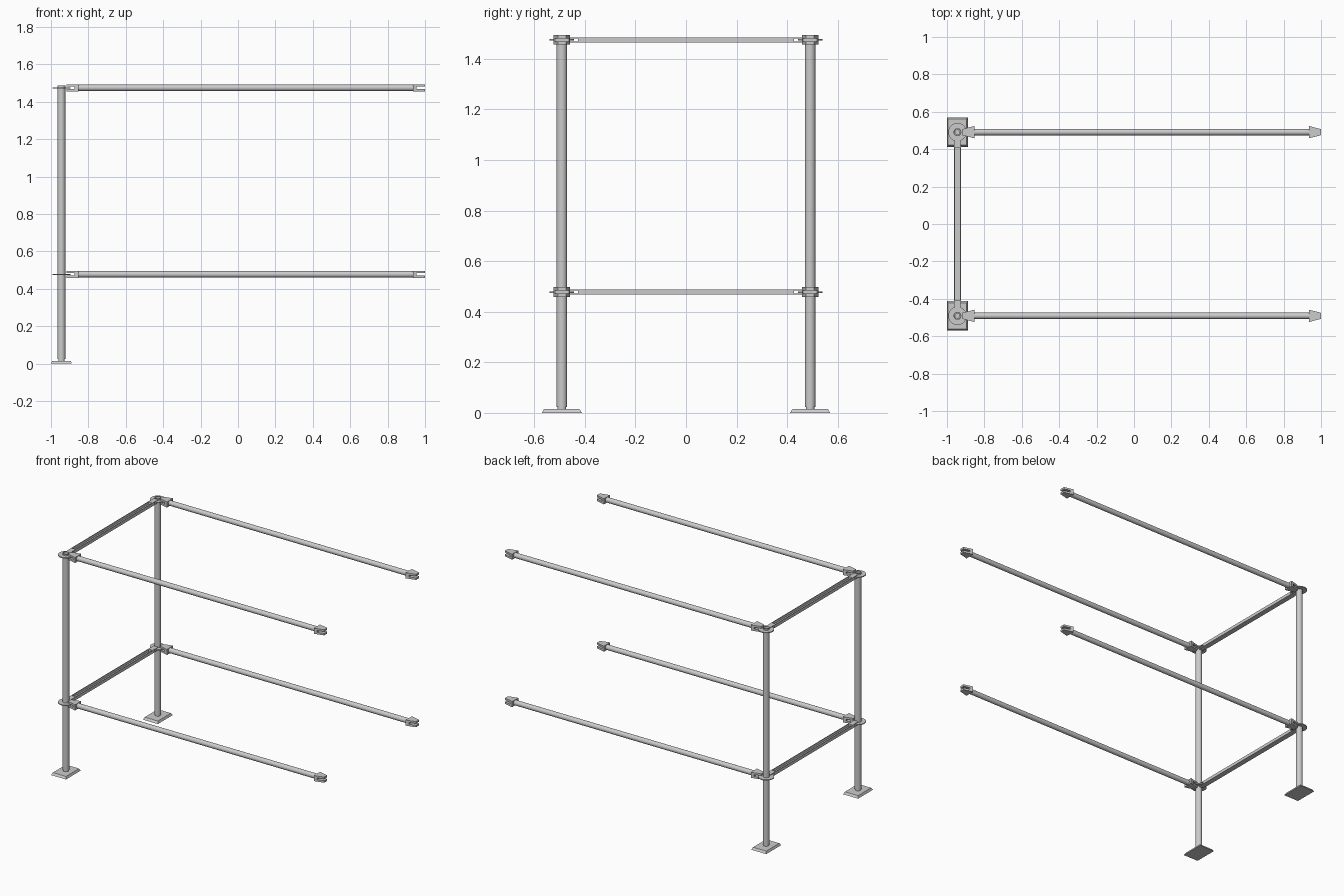
import bpy, bmesh
from math import pi
from mathutils import Matrix, Vector

if "Cube" in bpy.data.objects:
    bpy.data.objects.remove(bpy.data.objects["Cube"])

POST_X, SIDE_Y = -0.944, 0.491
LEVELS = {"lower": 0.478, "upper": 1.475}


def finish(name, bm, smooth=False):
    bmesh.ops.recalc_face_normals(bm, faces=bm.faces[:])
    me = bpy.data.meshes.new(name)
    bm.to_mesh(me)
    bm.free()
    ob = bpy.data.objects.new(name, me)
    bpy.context.collection.objects.link(ob)
    if smooth:
        bpy.context.view_layer.objects.active = ob
        bpy.ops.object.select_all(action='DESELECT')
        ob.select_set(True)
        bpy.ops.object.shade_smooth_by_angle(angle=0.6)
    return ob


def tube(name, start, end, outer, inner, sides=24):
    """Hollow tube: the rectangle between both radii, spun around the axis."""
    start, end = Vector(start), Vector(end)
    length = (end - start).length
    bm = bmesh.new()
    pts = [(inner, 0), (outer, 0), (outer, length), (inner, length)]
    vs = [bm.verts.new((r, 0, z)) for r, z in pts]
    es = [bm.edges.new((vs[i], vs[(i + 1) % 4])) for i in range(4)]
    bmesh.ops.spin(bm, geom=vs + es, axis=(0, 0, 1), cent=(0, 0, 0),
                   angle=2 * pi, steps=sides, use_merge=True)
    bmesh.ops.remove_doubles(bm, verts=bm.verts[:], dist=1e-5)
    rot = Vector((0, 0, 1)).rotation_difference(end - start).to_matrix().to_4x4()
    bm.transform(Matrix.Translation(start) @ rot)
    return finish(name, bm, True)


def prism(name, profile, width, matrix):
    """Side profile (x, z) extruded in y; width(x) gives the half width."""
    bm = bmesh.new()
    a = [bm.verts.new((x, -width(x), z)) for x, z in profile]
    b = [bm.verts.new((x, width(x), z)) for x, z in profile]
    n = len(profile)
    bm.faces.new(a)
    bm.faces.new(b[::-1])
    for i in range(n):
        j = (i + 1) % n
        bm.faces.new((a[i], b[i], b[j], a[j]))
    bm.transform(matrix)
    return finish(name, bm)


def fork(name, pos, angle, length, h, wide, narrow, slot):
    """Forked end whose two jaws grip the ring disc."""
    s = 0.006
    profile = [(0, -h), (length, -h), (length, -s), (slot, -s),
               (slot, s), (length, s), (length, h), (0, h)]
    m = Matrix.Translation(pos) @ Matrix.Rotation(angle, 4, 'Z')
    prism(name, profile, lambda x: wide + (narrow - wide) * x / length, m)


def base_plate(name, x, y):
    """Foot plate with sloped upper rim."""
    bm = bmesh.new()
    bmesh.ops.create_cube(bm, size=1)
    for v in bm.verts:
        top = v.co.z > 0
        inset = 0.88 if top else 1
        v.co = (x + v.co.x * 0.112 * inset, y + v.co.y * 0.159 * inset,
                0.015 if top else 0)
    finish(name, bm)


for side, y in (("front", -SIDE_Y), ("back", SIDE_Y)):
    # upright with its foot
    base_plate(f"{side}_base_plate", POST_X, y)
    tube(f"{side}_base_spigot", (POST_X, y, 0.012), (POST_X, y, 0.06), 0.017, 0.012)
    tube(f"{side}_post", (POST_X, y, 0.024), (POST_X, y, 1.488), 0.021, 0.017)
    for level, z in LEVELS.items():
        # ring disc around the upright
        tube(f"{side}_{level}_ring", (POST_X, y, z - 0.003), (POST_X, y, z + 0.003),
             0.049, 0.02, 32)
        # long rail with wedge heads
        tube(f"{side}_{level}_rail", (-0.855, y, z), (0.937, y, z), 0.017, 0.013)
        fork(f"{side}_{level}_rail_head_right", (0.935, y, z), 0,
             0.065, 0.019, 0.033, 0.016, 0.02)
        fork(f"{side}_{level}_rail_head_left", (-0.853, y, z), pi,
             0.065, 0.019, 0.033, 0.016, 0.02)

# U-shaped cross rails between the uprights
U = [(-0.018, -0.0105), (0.018, -0.0105), (0.018, 0.0105), (0.014, 0.0105),
     (0.014, -0.0065), (-0.014, -0.0065), (-0.014, 0.0105), (-0.018, 0.0105)]
for level, z in LEVELS.items():
    prism(f"{level}_cross_rail", U, lambda x: 0.415,
          Matrix.Translation((POST_X, 0, z)))
    for side, s in (("front", -1), ("back", 1)):
        fork(f"{level}_cross_rail_{side}_fork", (POST_X, s * 0.41, z), s * pi / 2,
             0.06, 0.0105, 0.018, 0.016, 0.018)
